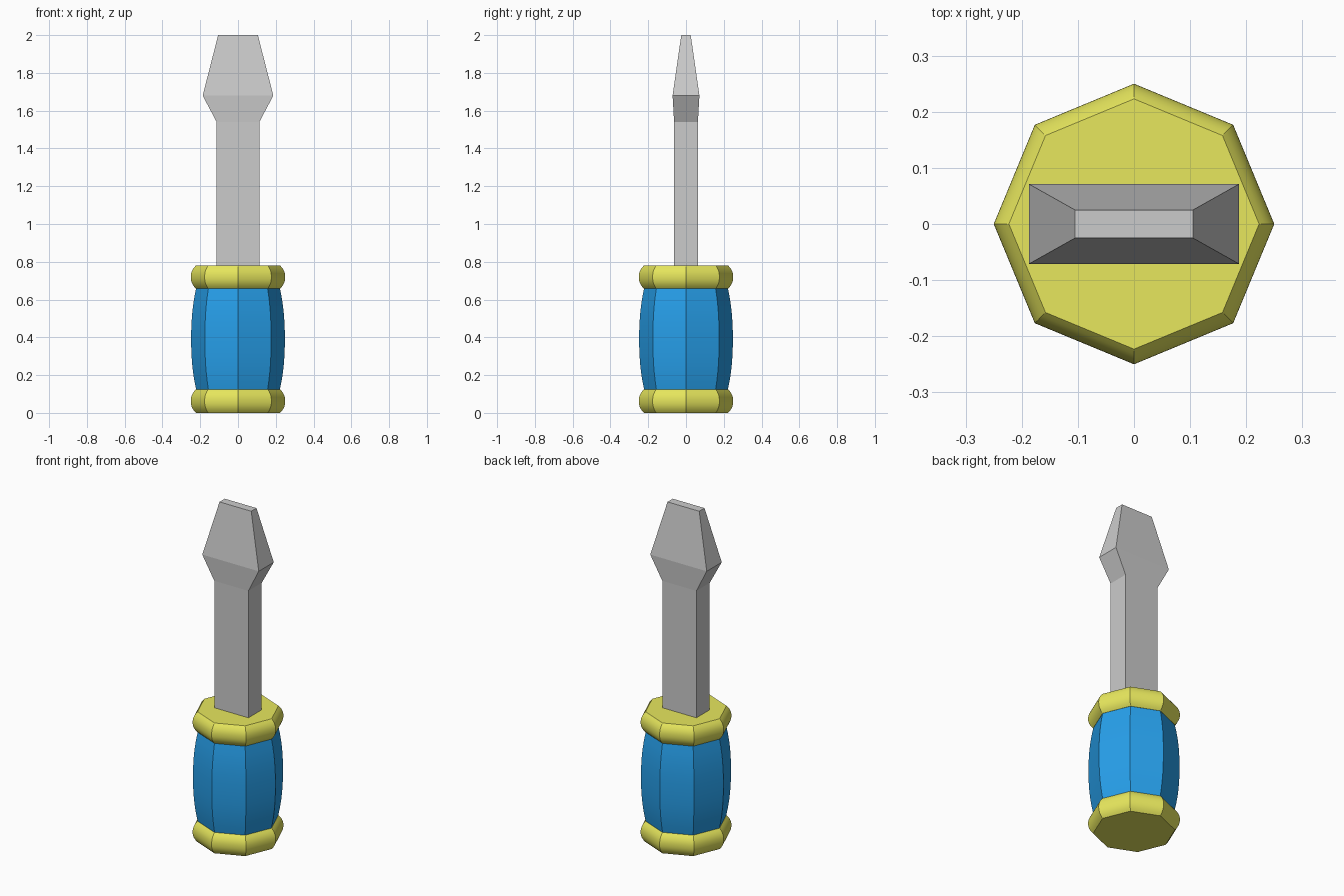
import bpy, bmesh, math

if "Cube" in bpy.data.objects:
    bpy.data.objects.remove(bpy.data.objects["Cube"])


def loft(name, rings, color=None, smooth=False):
    """Closed solid skinned through a stack of equal-sized rings."""
    bm = bmesh.new()
    loops = [[bm.verts.new(p) for p in ring] for ring in rings]
    n = len(loops[0])
    for a, b in zip(loops, loops[1:]):
        for i in range(n):
            j = (i + 1) % n
            bm.faces.new((a[i], a[j], b[j], b[i]))
    bm.faces.new(loops[0][::-1])
    bm.faces.new(loops[-1])
    bmesh.ops.recalc_face_normals(bm, faces=bm.faces)
    me = bpy.data.meshes.new(name)
    bm.to_mesh(me)
    bm.free()
    ob = bpy.data.objects.new(name, me)
    bpy.context.collection.objects.link(ob)
    if color:
        me.materials.append(color)
    if smooth:
        bpy.ops.object.select_all(action='DESELECT')
        ob.select_set(True)
        bpy.context.view_layer.objects.active = ob
        bpy.ops.object.shade_smooth_by_angle(angle=math.radians(30))
    return ob


def octagon(r, z):
    return [(r * math.cos(k * math.pi / 4), r * math.sin(k * math.pi / 4), z)
            for k in range(8)]


def rectangle(x, y, z):
    return [(-x, -y, z), (x, -y, z), (x, y, z), (-x, y, z)]


def barrel(name, z0, z1, r_end, r_mid, color, steps=12):
    """Eight-sided barrel with a curved profile."""
    rings = []
    for k in range(steps + 1):
        u = 2 * k / steps - 1
        r = r_end + (r_mid - r_end) * (1 - abs(u) ** 2.3)
        rings.append(octagon(r, z0 + (z1 - z0) * k / steps))
    return loft(name, rings, color, smooth=True)


def material(name, rgb):
    m = bpy.data.materials.new(name)
    m.diffuse_color = (*rgb, 1)
    m.use_nodes = True
    m.node_tree.nodes["Principled BSDF"].inputs["Base Color"].default_value = m.diffuse_color
    return m


yellow = material("yellow", (0.80, 0.80, 0.11))
blue = material("blue", (0.02, 0.35, 0.83))

# Handle: grip between two collars
barrel("bottom_collar", 0.0, 0.125, 0.223, 0.25, yellow)
barrel("grip", 0.125, 0.658, 0.222, 0.248, blue)
barrel("top_collar", 0.658, 0.78, 0.223, 0.25, yellow)

# Flat shaft flaring into the tapered tip
loft("blade", [rectangle(0.113, 0.063, 0.77),
               rectangle(0.113, 0.063, 1.54),
               rectangle(0.187, 0.071, 1.68),
               rectangle(0.105, 0.025, 2.0)])
